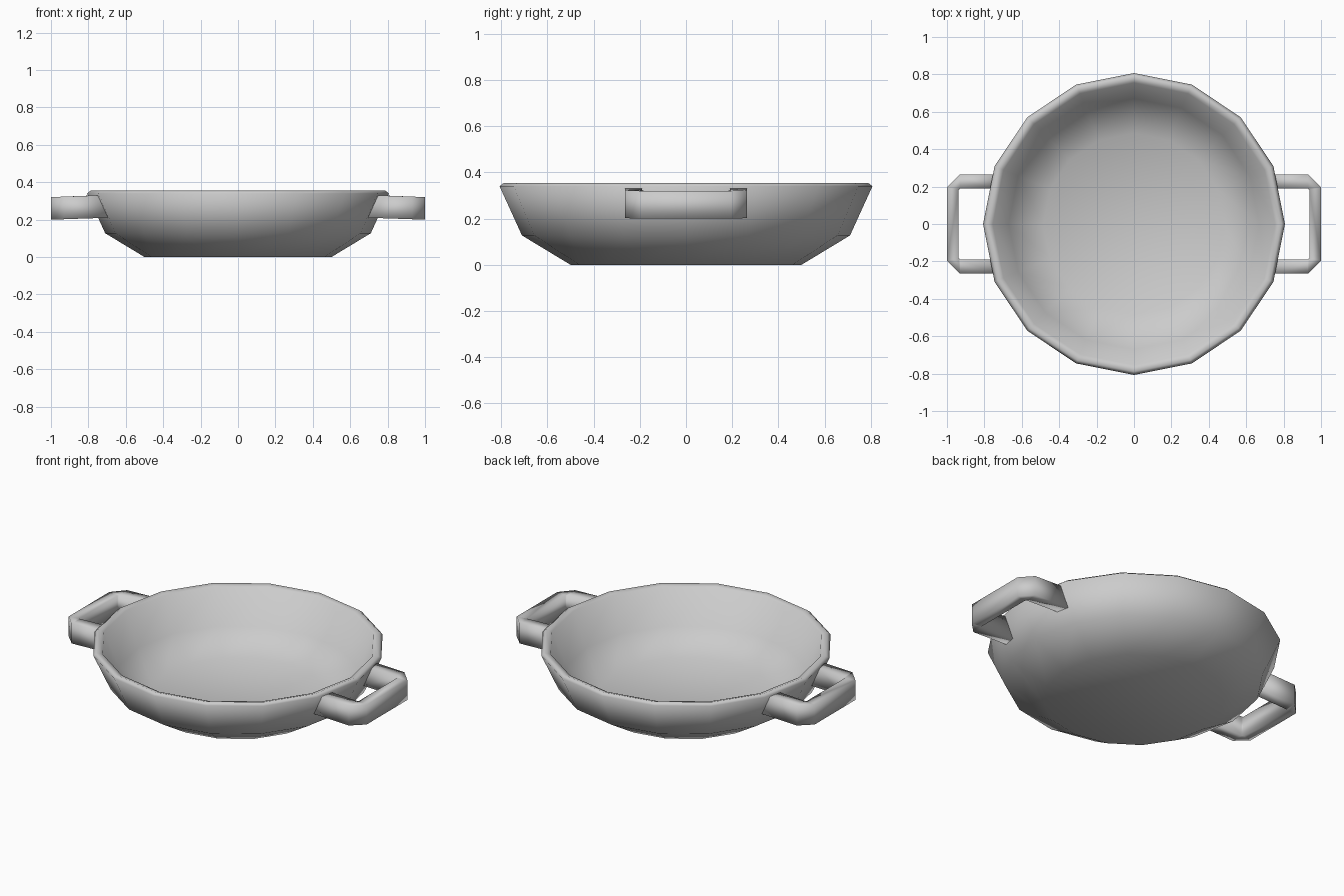
import bpy, bmesh
from math import cos, sin, pi

if "Cube" in bpy.data.objects:
    bpy.data.objects.remove(bpy.data.objects["Cube"])

SIDES = 16


def finish(bm, name):
    bmesh.ops.recalc_face_normals(bm, faces=bm.faces)
    for f in bm.faces:
        f.smooth = True
    mesh = bpy.data.meshes.new(name)
    bm.to_mesh(mesh)
    bm.free()
    obj = bpy.data.objects.new(name, mesh)
    bpy.context.collection.objects.link(obj)
    return obj


def bridge(bm, loops):
    for a, b in zip(loops, loops[1:]):
        n = len(a)
        for i in range(n):
            j = (i + 1) % n
            bm.faces.new((a[i], a[j], b[j], b[i]))
    bm.faces.new(loops[0])
    bm.faces.new(loops[-1])


# Dish: radius/height profile from outer base, over the rim, to inner floor
profile = [(0.50, 0.0), (0.71, 0.127), (0.807, 0.34), (0.788, 0.355),
           (0.755, 0.345), (0.67, 0.145), (0.485, 0.04)]
bm = bmesh.new()
rings = [[bm.verts.new((r * cos(2 * pi * i / SIDES), r * sin(2 * pi * i / SIDES), z))
          for i in range(SIDES)] for r, z in profile]
bridge(bm, rings)
finish(bm, "dish")


# Handles: rectangular bar swept round a bracket shape with chamfered corners
# each station: outer x, outer y, inner x, inner y, bottom z, top z, top lean
half = [(0.695, 0.265, 0.71, 0.19, 0.21, 0.33, 0.04),
        (0.93, 0.265, 0.93, 0.19, 0.202, 0.323, 0.0),
        (1.0, 0.195, 0.937, 0.183, 0.20, 0.32, 0.0)]
stations = half + [(ox, -oy, ix, -iy, lo, hi, lean)
                   for ox, oy, ix, iy, lo, hi, lean in reversed(half)]


def handle(name, side):
    bm = bmesh.new()
    loops = []
    for ox, oy, ix, iy, lo, hi, lean in stations:
        corners = [(ox, oy, lo), (ix, iy, lo), (ix + lean, iy, hi), (ox + lean, oy, hi)]
        loops.append([bm.verts.new((side * x, y, z)) for x, y, z in corners])
    bridge(bm, loops)
    finish(bm, name)


handle("right_handle", 1)
handle("left_handle", -1)
